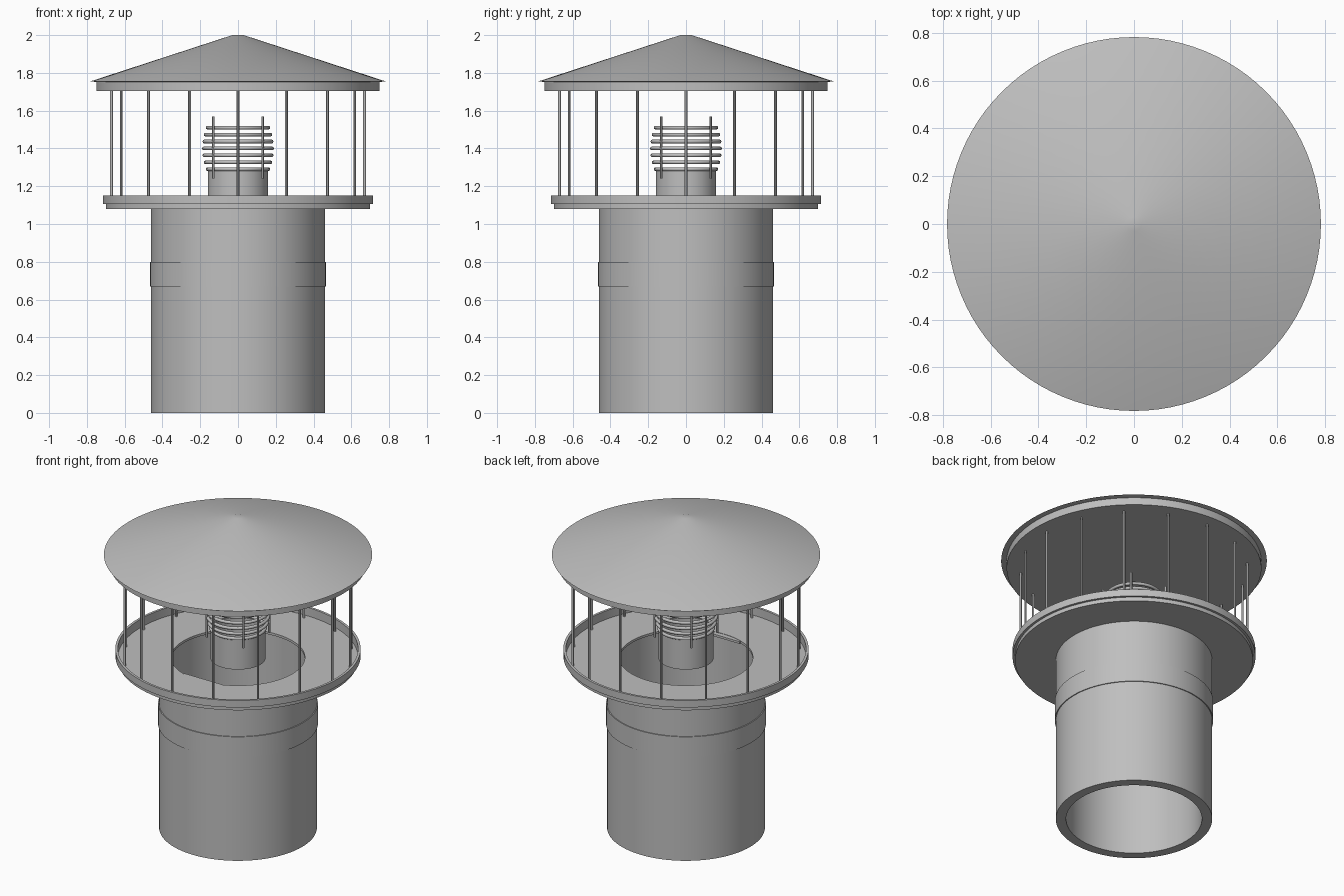
import bpy
import bmesh
from math import cos, sin, pi, radians

cube = bpy.data.objects.get("Cube")
if cube:
    bpy.data.objects.remove(cube)

GREY = (0.52, 0.52, 0.52, 1)
metal = bpy.data.materials.new("grey_metal")
metal.use_nodes = True
metal.diffuse_color = GREY
metal.node_tree.nodes["Principled BSDF"].inputs["Base Color"].default_value = GREY


def finish(name, bm):
    """Turn a bmesh into a named, smooth-shaded object."""
    bmesh.ops.recalc_face_normals(bm, faces=bm.faces)
    mesh = bpy.data.meshes.new(name)
    bm.to_mesh(mesh)
    bm.free()
    obj = bpy.data.objects.new(name, mesh)
    bpy.context.collection.objects.link(obj)
    mesh.materials.append(metal)
    bpy.ops.object.select_all(action="DESELECT")
    obj.select_set(True)
    bpy.context.view_layer.objects.active = obj
    bpy.ops.object.shade_smooth_by_angle(angle=radians(30))
    return obj


def lathe(name, profile, steps=96):
    """Spin a closed (radius, height) profile around the z axis."""
    bm = bmesh.new()
    verts = [bm.verts.new((r, 0, z)) for r, z in profile]
    edges = [bm.edges.new((a, b)) for a, b in zip(verts, verts[1:] + verts[:1])]
    bmesh.ops.spin(bm, geom=verts + edges, cent=(0, 0, 0), axis=(0, 0, 1),
                   angle=2 * pi, steps=steps, use_duplicate=False)
    bmesh.ops.remove_doubles(bm, verts=bm.verts, dist=1e-5)
    loose = [e for e in bm.edges if not e.link_faces]
    bmesh.ops.delete(bm, geom=loose, context="EDGES")
    return finish(name, bm)


def tube(name, outer, inner, bottom, top):
    return lathe(name, [(inner, bottom), (outer, bottom), (outer, top), (inner, top)])


def rod(name, angle, distance, radius, bottom, top):
    bm = bmesh.new()
    bmesh.ops.create_cone(bm, cap_ends=True, segments=12, radius1=radius,
                          radius2=radius, depth=top - bottom)
    place = (distance * cos(angle), distance * sin(angle), (top + bottom) / 2)
    bmesh.ops.translate(bm, verts=bm.verts, vec=place)
    return finish(name, bm)


# Main duct with a slim joint band
tube("outer_duct", 0.46, 0.40, 0, 1.085)
tube("joint_band", 0.466, 0.458, 0.67, 0.80)

# Shallow tray with a raised rim around the duct mouth
lathe("tray", [(0.39, 1.08), (0.70, 1.08), (0.70, 1.105), (0.715, 1.105),
               (0.715, 1.15), (0.70, 1.15), (0.70, 1.095), (0.39, 1.095)])

# Small tab at the front edge of the duct mouth
bm = bmesh.new()
bmesh.ops.create_cube(bm, size=1)
bmesh.ops.scale(bm, verts=bm.verts, vec=(0.26, 0.06, 0.014))
bmesh.ops.translate(bm, verts=bm.verts, vec=(0, -0.388, 1.086))
finish("mouth_tab", bm)

# Conical roof with a flat underside and a narrow skirt
lathe("roof", [(0, 1.705), (0.75, 1.705), (0.75, 1.752), (0.782, 1.755),
               (0.03, 2.0), (0, 2.0)])

# Rods that carry the roof
for i in range(16):
    rod(f"roof_rod_{i + 1}", i * pi / 8, 0.67, 0.007, 1.09, 1.71)

# Inner flue pipe
tube("flue_pipe", 0.16, 0.15, 1.09, 1.28)

# Bulging stack of rings above the flue
RINGS = 7
for i in range(RINGS):
    t = 2 * i / (RINGS - 1) - 1
    bpy.ops.mesh.primitive_torus_add(
        major_radius=0.18 - 0.02 * t * t, minor_radius=0.01,
        major_segments=64, minor_segments=10, location=(0, 0, 1.40 + 0.11 * t))
    ring = bpy.context.object
    ring.name = f"flue_ring_{i + 1}"
    ring.data.materials.append(metal)
    bpy.ops.object.shade_smooth()

# Upright pins that hold the rings
for i in range(4):
    rod(f"ring_pin_{i + 1}", pi / 4 + i * pi / 2, 0.184, 0.007, 1.24, 1.57)
